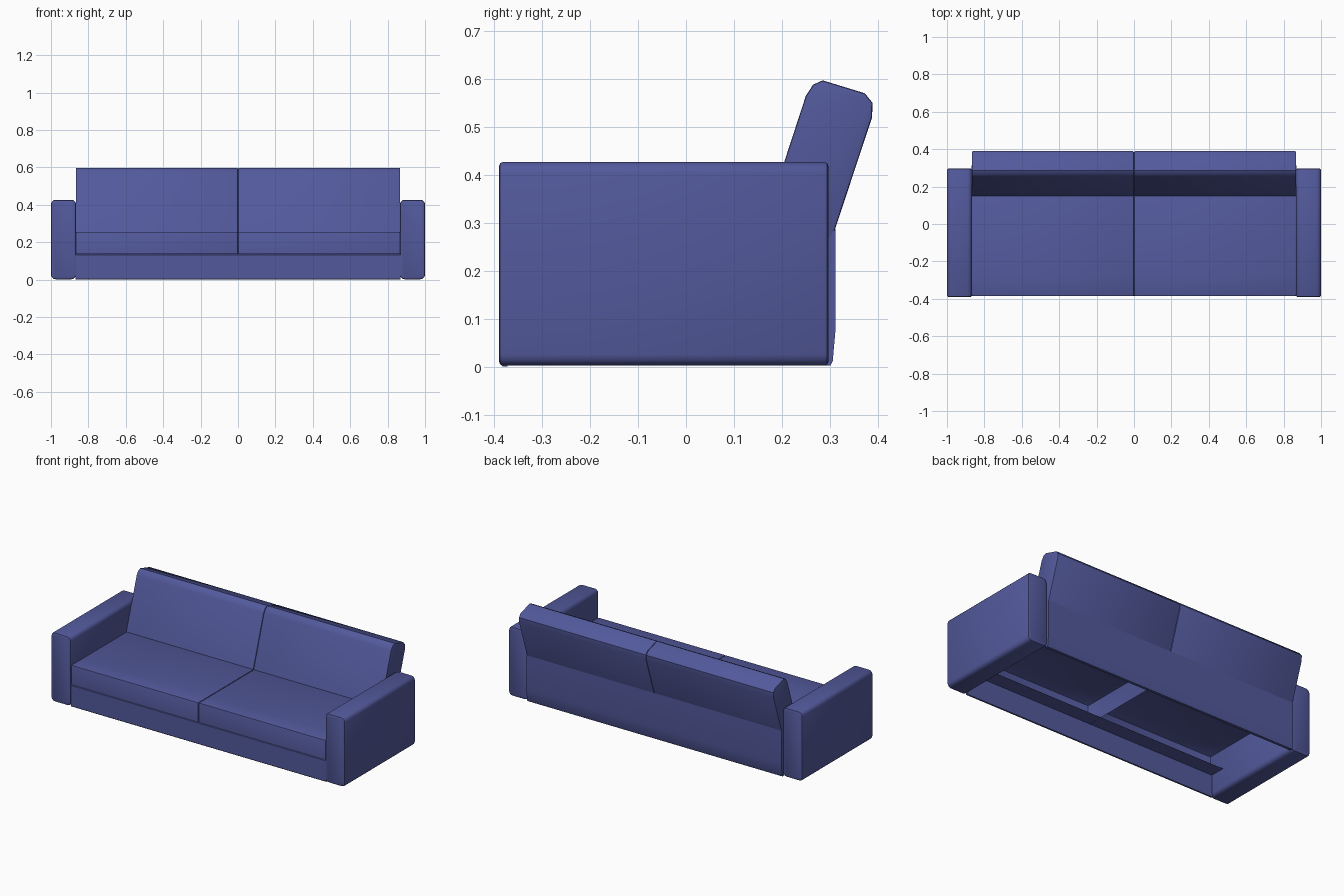
import bpy, bmesh

if "Cube" in bpy.data.objects:
    bpy.data.objects.remove(bpy.data.objects["Cube"])

fabric = bpy.data.materials.new("blue fabric")
fabric.diffuse_color = (0.085, 0.10, 0.33, 1)
fabric.use_nodes = True
fabric.node_tree.nodes["Principled BSDF"].inputs["Base Color"].default_value = fabric.diffuse_color


def finish(bm, name):
    bmesh.ops.recalc_face_normals(bm, faces=bm.faces)
    me = bpy.data.meshes.new(name)
    bm.to_mesh(me)
    bm.free()
    ob = bpy.data.objects.new(name, me)
    bpy.context.collection.objects.link(ob)
    me.materials.append(fabric)
    bpy.ops.object.select_all(action='DESELECT')
    ob.select_set(True)
    bpy.context.view_layer.objects.active = ob
    bpy.ops.object.shade_smooth_by_angle(angle=0.6)
    return ob


def prism(profile, axis, a, b):
    """Extrude a closed profile along axis 0 (profile is y,z) or 1 (profile is x,z)."""
    bm = bmesh.new()
    pos = (lambda p: (a, p[0], p[1])) if axis == 0 else (lambda p: (p[0], a, p[1]))
    face = bm.faces.new([bm.verts.new(pos(p)) for p in profile])
    ext = bmesh.ops.extrude_face_region(bm, geom=[face])['geom']
    for v in ext:
        if isinstance(v, bmesh.types.BMVert):
            v.co[axis] = b
    bmesh.ops.recalc_face_normals(bm, faces=bm.faces)
    return bm


def rect(x0, x1, z0, z1):
    return [(x0, z0), (x1, z0), (x1, z1), (x0, z1)]


def bevel(bm, edges, width, seg):
    bmesh.ops.bevel(bm, geom=edges, offset=width, segments=seg, profile=0.5,
                    affect='EDGES', clamp_overlap=True)
    bm.normal_update()


def end_edges(bm, axis):
    return [e for e in bm.edges
            if sum(abs(f.normal[axis]) > 0.9 for f in e.link_faces) == 1]


def long_edges(bm, axis):
    return [e for e in bm.edges
            if abs((e.verts[0].co - e.verts[1].co).normalized()[axis]) > 0.99]


# Leaning back cushion, y/z section
BACK = [(0.147, 0.25), (0.25, 0.565), (0.265, 0.588), (0.285, 0.597),
        (0.373, 0.570), (0.389, 0.55), (0.388, 0.52), (0.297, 0.245)]

for side, label in ((-1, "left"), (1, "right")):
    # Padded arm with rounded long edges
    x0, x1 = sorted((side * 0.866, side * 1.0))
    bm = prism(rect(x0, x1, 0.002, 0.427), 1, -0.39, 0.297)
    bevel(bm, long_edges(bm, 1), 0.024, 3)
    bevel(bm, end_edges(bm, 1), 0.009, 2)
    finish(bm, label + "_arm")

    # Seat cushion, hollow underneath with a front lip
    x0, x1 = sorted((side * 0.0005, side * 0.867))
    bm = prism(rect(-0.386, 0.2, 0.136, 0.256), 0, x0, x1)
    bevel(bm, [e for e in bm.edges if max(v.co.z for v in e.verts) > 0.2], 0.007, 2)
    bmesh.ops.bisect_plane(bm, geom=bm.verts[:] + bm.edges[:] + bm.faces[:],
                           plane_co=(0, -0.28, 0), plane_no=(0, 1, 0))
    bm.normal_update()
    under = [f for f in bm.faces
             if f.normal.z < -0.9 and f.calc_center_median().y > -0.28]
    bmesh.ops.delete(bm, geom=under, context='FACES')
    finish(bm, label + "_seat_cushion")

    # Back cushion
    bm = prism(BACK, 0, x0, x1)
    bevel(bm, end_edges(bm, 0), 0.005, 2)
    finish(bm, label + "_back_cushion")

# Front rail under the seat
bm = prism(rect(-0.386, -0.372, 0.0, 0.135), 0, -0.868, 0.868)
bevel(bm, [e for e in long_edges(bm, 0) if e.verts[0].co.y < -0.38], 0.004, 1)
finish(bm, "front_rail")

# Back panel, tapering in slightly at the floor
bm = prism([(0.285, 0.002), (0.301, 0.002), (0.306, 0.012), (0.312, 0.08),
            (0.312, 0.288), (0.285, 0.252)], 0, -0.868, 0.868)
finish(bm, "back_panel")
